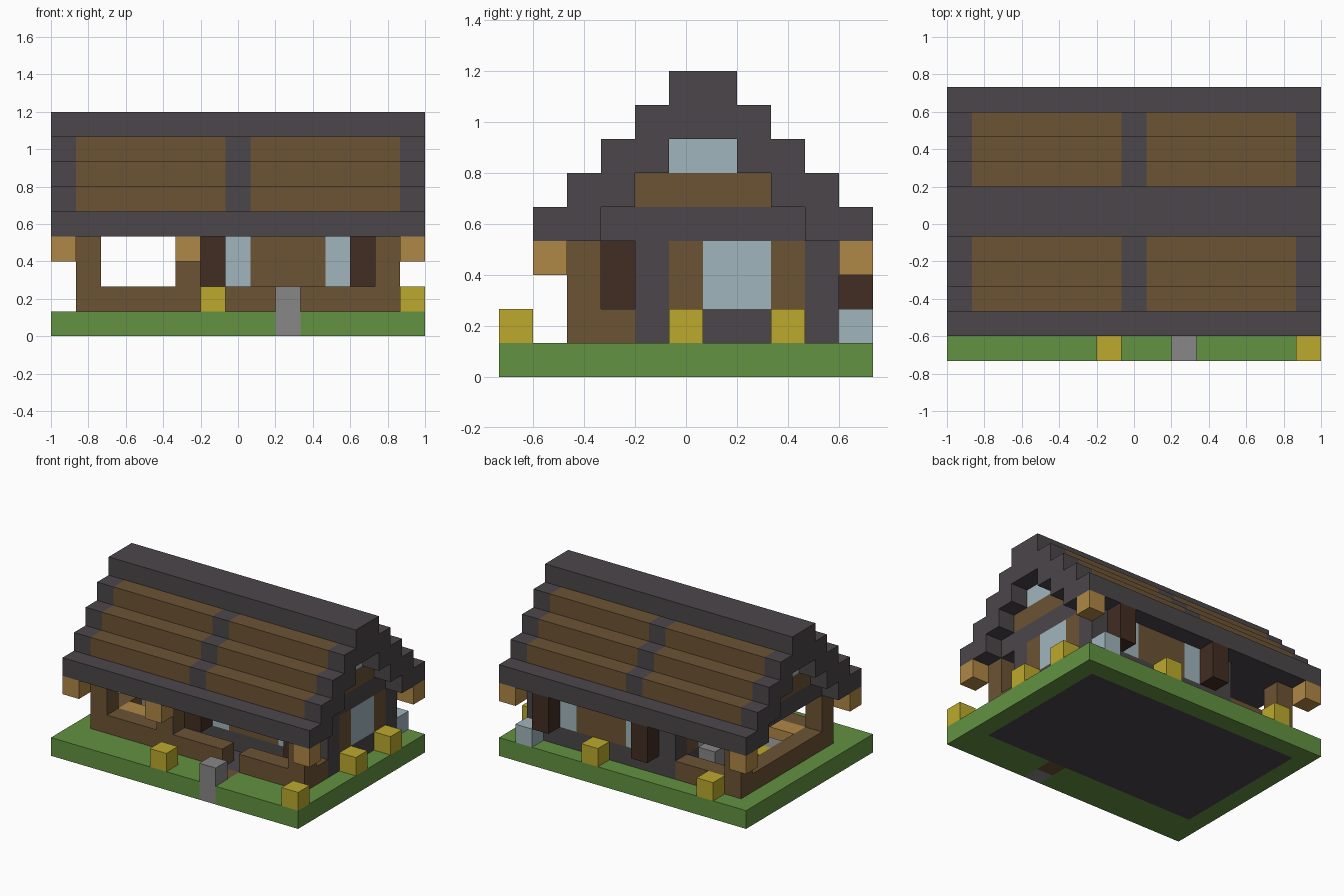
import bpy, bmesh
from mathutils import Vector

cube = bpy.data.objects.get("Cube")
if cube:
    bpy.data.objects.remove(cube, do_unlink=True)

U = 2 / 15                      # edge of one block
NX, NY = 15, 11                 # plot size in blocks

# Materials
def linear(c):
    c /= 255
    return c / 12.92 if c < 0.04045 else ((c + 0.055) / 1.055) ** 2.4

def material(name, r, g, b):
    m = bpy.data.materials.new(name)
    m.use_nodes = True
    col = (linear(r), linear(g), linear(b), 1)
    m.diffuse_color = col
    node = m.node_tree.nodes["Principled BSDF"]
    node.inputs["Base Color"].default_value = col
    node.inputs["Roughness"].default_value = 0.9
    return m

GRASS = material("grass green", 98, 146, 65)
SLATE = material("dark slate", 75, 70, 74)
WOOD = material("brown wood", 108, 83, 52)
DARK = material("dark wood", 66, 45, 35)
TAN = material("tan timber", 176, 136, 70)
GLASS = material("pale glass", 160, 181, 188)
GOLD = material("yellow bush", 188, 170, 46)
STONE = material("grey stone", 135, 135, 135)

cells = {}                      # block position -> part name
parts = {}                      # part name -> material

def fill(part, mat, x, y, z):
    """Fill inclusive block ranges; later parts replace earlier ones."""
    parts[part] = mat
    span = lambda r: range(r[0], r[1] + 1) if isinstance(r, tuple) else (r,)
    for i in span(x):
        for j in span(y):
            for k in span(z):
                cells[i, j, k] = part

# Ground
fill("lawn", GRASS, (0, 14), (0, 10), 0)
fill("floor", SLATE, (1, 13), (2, 9), 0)
fill("entrance_step", WOOD, 9, 1, 0)
fill("entrance_stone", STONE, 9, 0, (0, 1))

# Porch railing with an entrance gap, and corner posts
for y in (2, 9):
    fill("porch_railing", WOOD, (1, 13) if y == 2 else (1, 4), y, 1)
fill("porch_railing", WOOD, 1, (3, 8), 1)
fill("porch_railing", WOOD, 13, 3, 1)
del cells[9, 2, 1]
for x, y in ((1, 2), (5, 2), (13, 2), (1, 9)):
    fill("porch_posts", WOOD, x, y, (1, 3))

# Main house walls: stone base, timber panels, slate corner posts
for y in (4, 9):
    fill("wall_base", SLATE, (5, 13), y, 1)
    fill("wall_panels", WOOD, (6, 12), y, (2, 3))
    for x in (7, 11):
        fill("windows", GLASS, x, y, (2, 3))
for x in (5, 13):
    fill("wall_base", SLATE, x, (5, 8), 1)
    fill("wall_panels", WOOD, x, (5, 8), (2, 3))
    fill("windows", GLASS, x, (6, 7), (2, 3))
    for y in (4, 9):
        fill("corner_posts", SLATE, x, y, (1, 3))

# Shutters
for x in (6, 12):
    for y in (3, 10):
        fill("shutters", DARK, x, y, (2, 3))

# Beam ends under the eaves
for x, y in ((0, 1), (14, 1), (0, 10), (14, 10), (5, 1)):
    fill("beam_ends", TAN, x, y, 3)

# Ceiling and gable walls
fill("ceiling", SLATE, (1, 13), (3, 8), 4)
for x in (1, 13):
    fill("gable_panels", WOOD, x, (4, 7), 5)
    fill("gable_windows", GLASS, x, (5, 6), 6)

# Stepped roof: each course is two blocks deep on both slopes
for step in range(4):
    z = 4 + step
    for y in ((1 + step, 2 + step), (9 - step, 10 - step)):
        fill("roof_frame", SLATE, (0, 14), y, z)
        if step:
            for x in ((1, 6), (8, 13)):
                fill("roof_boards", WOOD, x, y, z)
fill("roof_ridge", SLATE, (0, 14), (5, 6), 8)

# Porch furniture
fill("porch_bench", TAN, (2, 4), 3, 1)
fill("porch_table", STONE, 2, 5, 1)
fill("porch_stool", STONE, 4, 7, 1)
fill("porch_plant", GOLD, 2, 6, 1)

# Garden
for x, y in ((6, 0), (14, 0), (14, 5), (14, 8), (9, 10), (2, 10)):
    fill("bushes", GOLD, x, y, 1)
fill("water_block", GLASS, 13, 10, 1)

# Turn each part into a mesh of its exposed block faces
def build(part, mat):
    bm = bmesh.new()
    for cell in [c for c, p in cells.items() if p == part]:
        for axis in range(3):
            for sign in (-1, 1):
                n = [0, 0, 0]
                n[axis] = sign
                if tuple(a + b for a, b in zip(cell, n)) in cells:
                    continue
                normal = Vector(n)
                u = Vector([float(a == (axis + 1) % 3) for a in range(3)]) / 2
                v = normal.cross(u)
                mid = Vector(cell) + Vector((0.5, 0.5, 0.5)) + normal / 2
                mid -= Vector((NX / 2, NY / 2, 0))
                quad = (mid - u - v, mid + u - v, mid + u + v, mid - u + v)
                bm.faces.new([bm.verts.new(p * U) for p in quad])
    bmesh.ops.remove_doubles(bm, verts=bm.verts, dist=U / 100)
    bmesh.ops.dissolve_limit(bm, angle_limit=0.01, verts=bm.verts, edges=bm.edges)
    mesh = bpy.data.meshes.new(part)
    bm.to_mesh(mesh)
    bm.free()
    mesh.materials.append(mat)
    bpy.context.collection.objects.link(bpy.data.objects.new(part, mesh))

for part, mat in parts.items():
    build(part, mat)
